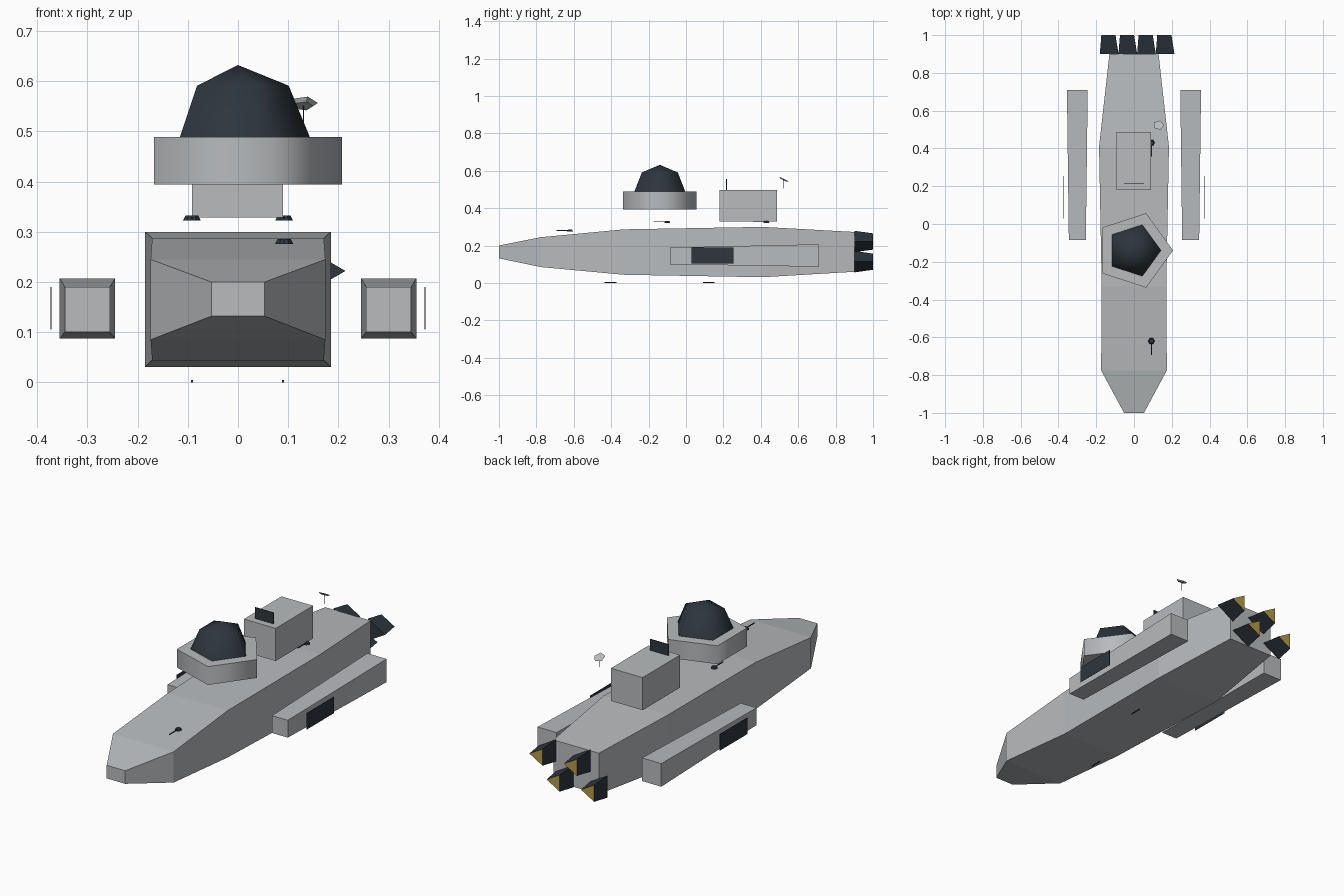
import bpy, bmesh, math
from mathutils import Matrix, Vector

cube = bpy.data.objects.get("Cube")
if cube:
    bpy.data.objects.remove(cube, do_unlink=True)


def material(name, rgb):
    mat = bpy.data.materials.new(name)
    mat.use_nodes = True
    mat.diffuse_color = (*rgb, 1)
    mat.node_tree.nodes["Principled BSDF"].inputs["Base Color"].default_value = (*rgb, 1)
    return mat


GREY = material("hull grey", (0.48, 0.50, 0.515))
DARK = material("dark slate", (0.026, 0.037, 0.048))
GOLD = material("exhaust gold", (0.45, 0.33, 0.06))


def finish(name, bm, mats, smooth_angle=None):
    bmesh.ops.recalc_face_normals(bm, faces=bm.faces)
    mesh = bpy.data.meshes.new(name)
    bm.to_mesh(mesh)
    bm.free()
    for mat in mats:
        mesh.materials.append(mat)
    obj = bpy.data.objects.new(name, mesh)
    bpy.context.collection.objects.link(obj)
    if smooth_angle:
        bpy.ops.object.select_all(action='DESELECT')
        obj.select_set(True)
        bpy.context.view_layer.objects.active = obj
        bpy.ops.object.shade_smooth_by_angle(angle=math.radians(smooth_angle))
    return obj


def loft(name, rings, mats, smooth_angle=None):
    """Skin a list of vertex rings and cap both ends."""
    bm = bmesh.new()
    loops = [[bm.verts.new(p) for p in ring] for ring in rings]
    n = len(loops[0])
    for a, b in zip(loops, loops[1:]):
        for i in range(n):
            j = (i + 1) % n
            bm.faces.new((a[i], a[j], b[j], b[i]))
    bm.faces.new(loops[0])
    bm.faces.new(loops[-1])
    return finish(name, bm, mats, smooth_angle)


def rect_ring(y, cx, half, low, high):
    return [(cx - half, y, low), (cx + half, y, low),
            (cx + half, y, high), (cx - half, y, high)]


def polygon_ring(sides, radius, centre, start=0.0):
    x, y, z = centre
    steps = [start + math.tau * i / sides for i in range(sides)]
    return [(x + radius * math.cos(a), y + radius * math.sin(a), z) for a in steps]


def box(name, low, high, mat):
    bm = bmesh.new()
    size = Vector(high) - Vector(low)
    mid = (Vector(high) + Vector(low)) / 2
    bmesh.ops.create_cube(bm, size=1, matrix=Matrix.Translation(mid) @ Matrix.Diagonal((*size, 1)))
    return finish(name, bm, [mat])


# Main hull: rectangular sections from nose to stern
hull = [(-1, 0.053, 0.132, 0.2), (-0.775, 0.174, 0.085, 0.245),
        (-0.33, 0.171, 0.044, 0.287), (0.41, 0.185, 0.031, 0.3),
        (0.9, 0.13, 0.06, 0.273)]
loft("main_hull", [rect_ring(y, 0, w, lo, hi) for y, w, lo, hi in hull], [GREY])

# Side pods with dark outer panels
for side, label in ((1, "left"), (-1, "right")):
    loft(label + "_pod", [rect_ring(-0.085, side * 0.3, 0.045, 0.1, 0.19),
                          rect_ring(0.71, side * 0.3, 0.055, 0.087, 0.207)], [GREY])
    x = side * 0.372
    box(label + "_pod_panel", (x - 0.001, 0.03, 0.105), (x + 0.001, 0.255, 0.19), DARK)

# Five-sided dome platform
loft("dome_platform", [polygon_ring(5, 0.207, (0, -0.14, z)) for z in (0.394, 0.489)],
     [GREY], 80)

# Faceted dome closing to a peak
bm = bmesh.new()
lower, upper = [[bm.verts.new(p) for p in polygon_ring(5, r, (0, -0.14, z))]
                for r, z in ((0.143, 0.489), (0.101, 0.591))]
peak = bm.verts.new((0, -0.14, 0.632))
for i in range(5):
    j = (i + 1) % 5
    bm.faces.new((lower[i], lower[j], upper[j], upper[i]))
    bm.faces.new((upper[i], upper[j], peak))
bm.faces.new(lower)
finish("dome", bm, [DARK], 80)

# Bridge block and its upright screen
box("bridge_block", (-0.092, 0.18, 0.328), (0.09, 0.487, 0.497), GREY)
box("bridge_screen", (-0.053, 0.214, 0.495), (0.053, 0.218, 0.555), DARK)

# Four three-sided engine nozzles, staggered in two rows, gold at the exit
for i in range(4):
    cx = -0.148 + i * 0.0987
    cz = 0.222 if i % 2 else 0.114
    rings = []
    for y, r in ((0.9, 0.066), (1.0, 0.05)):
        rings.append([(cx + r * math.cos(math.tau * k / 3), y,
                       cz + r * math.sin(math.tau * k / 3)) for k in range(3)])
    nozzle = loft(f"engine_nozzle_{i + 1}", rings, [DARK, GOLD], 30)
    for face in nozzle.data.polygons:
        if face.normal.y > 0.9:
            face.material_index = 1

# Deck turrets: low hexagonal caps with thin barrels
turrets = [(0.092, -0.62, 0.276), (-0.092, -0.1, 0.322), (0.092, 0.43, 0.322)]
for i, (x, y, z) in enumerate(turrets, 1):
    loft(f"turret_cap_{i}", [polygon_ring(6, 0.018, (x, y, z)),
                             polygon_ring(6, 0.013, (x, y, z + 0.01))], [DARK])
    box(f"turret_barrel_{i}", (x - 0.002, y - 0.073, z + 0.003),
        (x + 0.002, y, z + 0.007), DARK)

# Barrels below the keel
for i, (x, y) in enumerate(((-0.092, -0.435), (0.09, 0.09)), 1):
    box(f"keel_barrel_{i}", (x - 0.002, y, 0), (x + 0.002, y + 0.063, 0.005), DARK)

# Antenna: thin post and tilted five-sided dish
box("antenna_post", (0.129, 0.519, 0.505), (0.131, 0.521, 0.553), DARK)
dish = loft("antenna_dish", [polygon_ring(5, 0.02, (0, 0, -0.004)),
                             polygon_ring(5, 0.029, (0, 0, 0.003))], [GREY])
dish.location = (0.13, 0.522, 0.554)
dish.rotation_euler.x = math.radians(-27)
